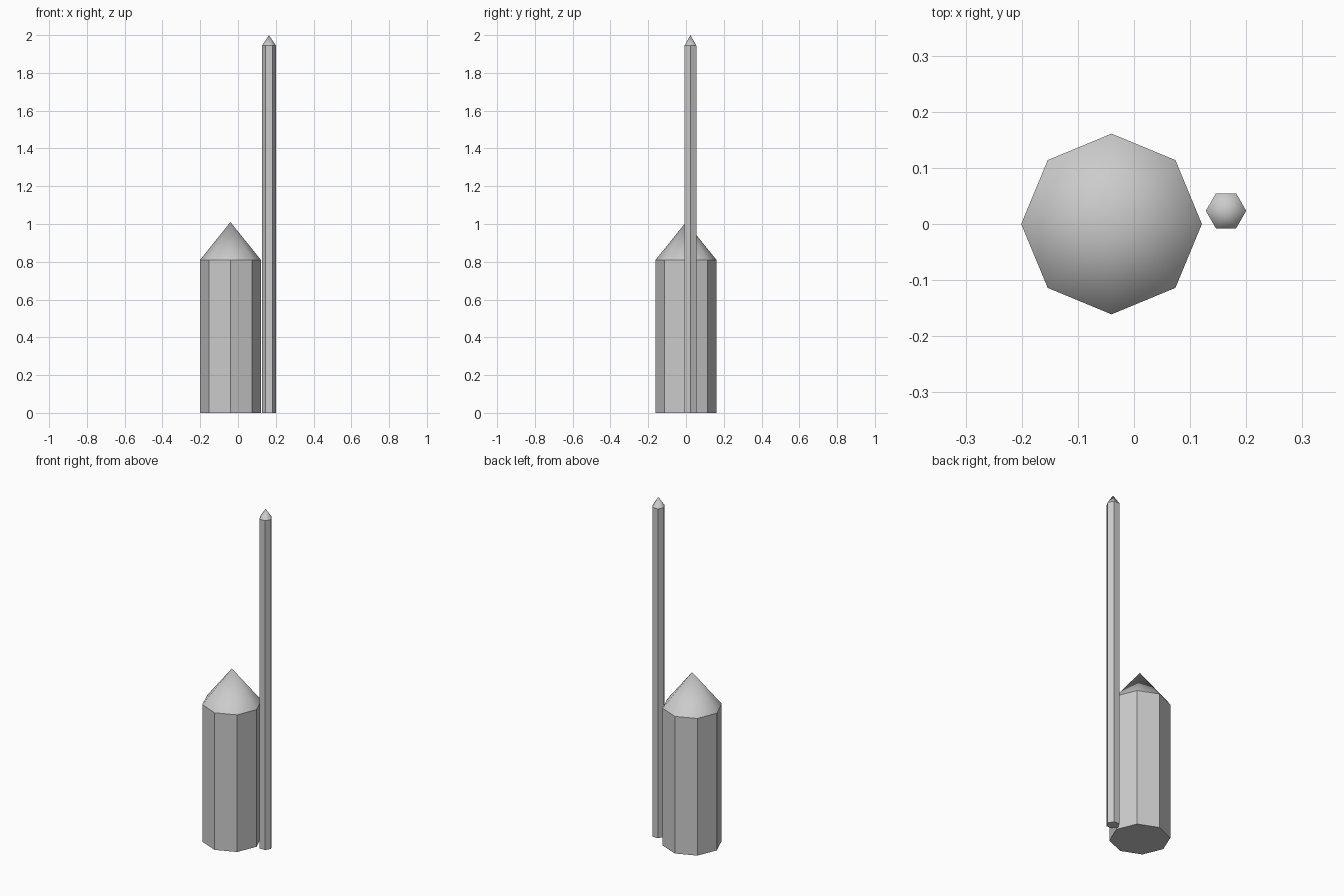
import bpy, bmesh
from math import cos, sin, tau

if "Cube" in bpy.data.objects:
    bpy.data.objects.remove(bpy.data.objects["Cube"])


def pointed_column(name, x, y, radius, sides, wall_top, apex):
    """Closed prism with flat walls and a smooth-shaded pointed cap."""
    bm = bmesh.new()

    def ring(z):
        return [bm.verts.new((x + radius * cos(tau * i / sides),
                              y + radius * sin(tau * i / sides), z))
                for i in range(sides)]

    low, high = ring(0), ring(wall_top)
    tip = bm.verts.new((x, y, apex))
    bm.faces.new(low[::-1])
    for i in range(sides):
        j = (i + 1) % sides
        # Flat wall panel
        bm.faces.new((low[i], low[j], high[j], high[i]))
        # Smooth cap facet with a crisp eave
        bm.faces.new((high[i], high[j], tip)).smooth = True
        bm.edges.get((high[i], high[j])).smooth = False
    mesh = bpy.data.meshes.new(name)
    bm.to_mesh(mesh)
    bm.free()
    obj = bpy.data.objects.new(name, mesh)
    bpy.context.collection.objects.link(obj)
    return obj


# Short wide octagonal body and the tall thin hexagonal rod beside it
pointed_column("wide_column", -0.04, 0.0, 0.161, 8, 0.81, 1.01)
pointed_column("thin_rod", 0.164, 0.0235, 0.036, 6, 1.945, 2.0)
